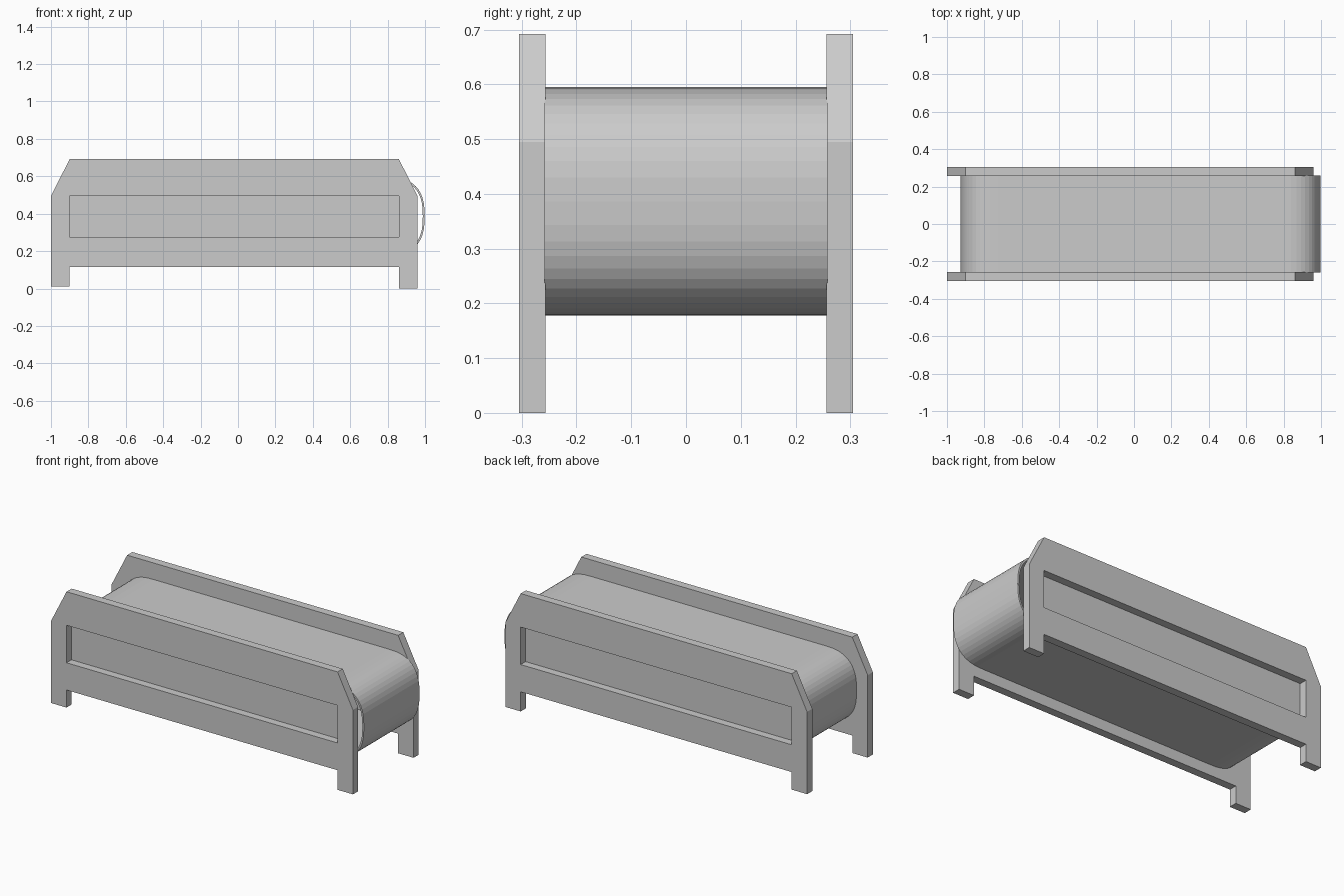
import bpy, bmesh
from math import cos, sin, pi, copysign

if "Cube" in bpy.data.objects:
    bpy.data.objects.remove(bpy.data.objects["Cube"])


def add_object(name, bm):
    bmesh.ops.recalc_face_normals(bm, faces=bm.faces)
    mesh = bpy.data.meshes.new(name)
    bm.to_mesh(mesh)
    bm.free()
    obj = bpy.data.objects.new(name, mesh)
    bpy.context.collection.objects.link(obj)
    return obj


def prism(name, profile, y0, y1):
    """Extrude a closed x-z profile from y0 to y1."""
    bm = bmesh.new()
    face = bm.faces.new([bm.verts.new((x, y0, z)) for x, z in profile])
    new = bmesh.ops.extrude_face_region(bm, geom=[face])["geom"]
    verts = [v for v in new if isinstance(v, bmesh.types.BMVert)]
    bmesh.ops.translate(bm, verts=verts, vec=(0, y1 - y0, 0))
    return add_object(name, bm)


INNER, OUTER = 0.257, 0.305

# Side panels: chamfered plate with two feet and a long recessed window
panel = prism("side_panels", [
    (-1, 0.012), (-0.9, 0.012), (-0.9, 0.115), (0.86, 0.115), (0.86, 0), (0.96, 0),
    (0.96, 0.495), (0.86, 0.692), (-0.9, 0.692), (-1, 0.495)], -OUTER, -INNER)
cutter = prism("window_cutter", [
    (-0.9, 0.275), (0.86, 0.275), (0.86, 0.495), (-0.9, 0.495)], -0.4, -INNER - 0.002)
cutter.hide_render = True

cut = panel.modifiers.new("window", 'BOOLEAN')
cut.operation = 'DIFFERENCE'
cut.solver = 'EXACT'
cut.object = cutter
mirror = panel.modifiers.new("other_side", 'MIRROR')
mirror.use_axis = (False, True, False)
bpy.context.view_layer.objects.active = panel
panel.select_set(True)
for name in ("window", "other_side"):
    bpy.ops.object.modifier_apply(modifier=name)
bpy.data.objects.remove(cutter)


# Belt: thin hollow loop with squarish rounded ends
def belt_loop(inset, steps=24, power=2.6):
    a, b = 0.2 - inset, 0.2085 - inset
    pts = []
    for centre, start in ((0.798, -pi / 2), (-0.728, pi / 2)):
        for i in range(steps + 1):
            t = start + pi * i / steps
            c, s = cos(t), sin(t)
            c = 0 if abs(c) < 1e-9 else c
            s = 0 if abs(s) < 1e-9 else s
            pts.append((centre + a * copysign(abs(c) ** (2 / power), c),
                        0.3865 + b * copysign(abs(s) ** (2 / power), s)))
    return pts


bm = bmesh.new()
rings = [[bm.verts.new((x, y, z)) for x, z in belt_loop(inset)]
         for inset, y in ((0, -0.258), (0, 0.258), (0.01, 0.258), (0.01, -0.258))]
for k in range(4):
    r, q = rings[k], rings[(k + 1) % 4]
    for i in range(len(r)):
        j = (i + 1) % len(r)
        bm.faces.new((r[i], r[j], q[j], q[i]))
add_object("belt", bm)
